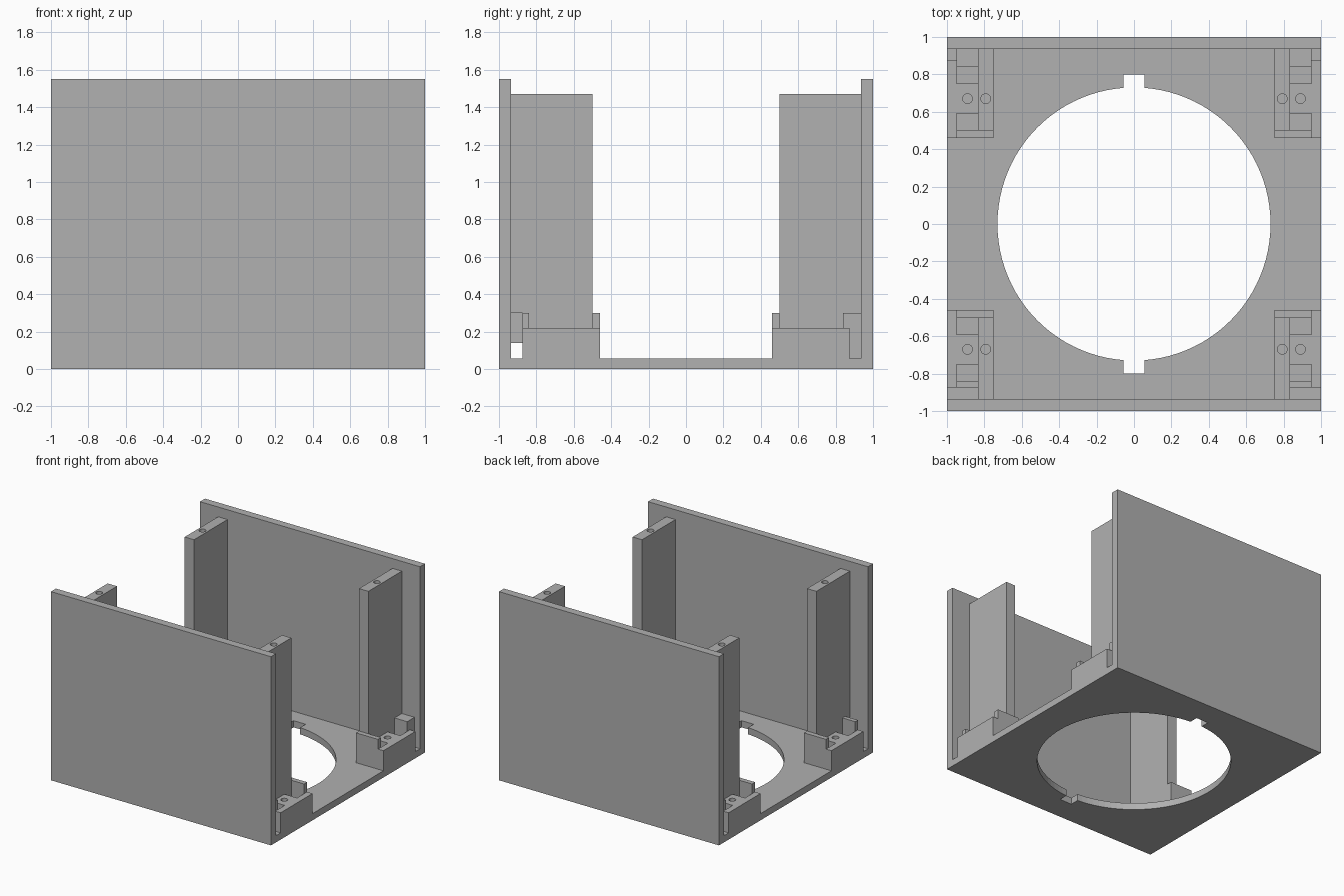
import bpy, bmesh, math

cube = bpy.data.objects.get("Cube")
if cube:
    bpy.data.objects.remove(cube, do_unlink=True)

GREY = (0.44, 0.44, 0.44, 1)
mat = bpy.data.materials.new("plain grey")
mat.use_nodes = True
mat.diffuse_color = GREY
mat.node_tree.nodes["Principled BSDF"].inputs["Base Color"].default_value = GREY


def prism(name, outline, axis, lo, hi):
    """Extrude a closed 2D outline along x (outline in y, z) or z (outline in x, y)."""
    bm = bmesh.new()
    place = (lambda a, b: (lo, a, b)) if axis == "x" else (lambda a, b: (a, b, lo))
    face = bm.faces.new([bm.verts.new(place(a, b)) for a, b in outline])
    ext = bmesh.ops.extrude_face_region(bm, geom=[face])["geom"]
    step = (hi - lo, 0, 0) if axis == "x" else (0, 0, hi - lo)
    bmesh.ops.translate(bm, vec=step, verts=[v for v in ext if isinstance(v, bmesh.types.BMVert)])
    bmesh.ops.recalc_face_normals(bm, faces=bm.faces)
    mesh = bpy.data.meshes.new(name)
    bm.to_mesh(mesh)
    bm.free()
    mesh.materials.append(mat)
    ob = bpy.data.objects.new(name, mesh)
    bpy.context.collection.objects.link(ob)
    return ob


def box(name, x, y, z):
    x, y = sorted(x), sorted(y)
    return prism(name, [(x[0], y[0]), (x[1], y[0]), (x[1], y[1]), (x[0], y[1])], "z", *z)


def cylinder(name, x, y, r, z, sides):
    turn = [2 * math.pi * i / sides for i in range(sides)]
    return prism(name, [(x + r * math.cos(a), y + r * math.sin(a)) for a in turn], "z", *z)


def cut(target, cutters):
    """Subtract each cutter, then discard it."""
    for c in cutters:
        c.hide_render = True
        mod = target.modifiers.new("cut", "BOOLEAN")
        mod.operation, mod.solver, mod.object = "DIFFERENCE", "EXACT", c
    bpy.context.view_layer.update()
    mesh = bpy.data.meshes.new_from_object(target.evaluated_get(bpy.context.evaluated_depsgraph_get()))
    target.modifiers.clear()
    target.data = mesh
    for c in cutters:
        bpy.data.objects.remove(c, do_unlink=True)


FLOOR, SHELF, LIP, POST_TOP, WALL_TOP = 0.055, 0.22, 0.30, 1.47, 1.55
WALL_IN, BLOCK_END = 0.935, 0.875

# Floor plate with a round opening and two key notches
base = box("base_plate", (-1, 1), (-WALL_IN, WALL_IN), (0, FLOOR))
cut(base, [cylinder("opening", 0, 0, 0.73, (-0.1, 0.2), 96),
           box("key_notch", (-0.055, 0.055), (-0.8, 0.8), (-0.2, 0.3))])

# Front and back walls
for name, s in (("front_panel", -1), ("back_panel", 1)):
    box(name, (-1, 1), (s * WALL_IN, s), (0, WALL_TOP))

# Four corners: slotted block, lip, pillar and tall post
for side, sx in (("left", 1), ("right", -1)):
    for end, sy in (("front", -1), ("back", 1)):
        tag = f"{end}_{side}_"
        back = sy > 0
        reach = WALL_IN if back else BLOCK_END

        def part(name, x, y, z):
            return box(tag + name, [sx * v for v in x], [sy * v for v in y], z)

        block = part("block", (0.75, 1), (0.46, reach), (FLOOR, SHELF))
        cutters = [part("slot", (0.835, 0.95), (0.50, 0.59), (FLOOR + 0.002, LIP)),
                   part("slot", (0.835, 0.95), (0.75, 0.84), (FLOOR + 0.002, LIP)),
                   cylinder("screw_hole", sx * 0.89, sy * 0.67, 0.026, (0.08, LIP), 24)]
        if back:
            cutters.append(part("groove", (0.95, 1.1), (BLOCK_END, 1.1), (0, LIP)))
        cut(block, cutters)

        part("lip", (0.75, 0.95), (0.46, 0.50), (SHELF, LIP))
        part("pillar", (0.835, 0.95), (0.84, reach), (SHELF, LIP))

        # Post, stepped at the bottom where it spans the front groove
        outline = [(0.50, SHELF), (BLOCK_END, SHELF)]
        if not back:
            step = LIP if sx > 0 else 0.14
            outline += [(BLOCK_END, step), (WALL_IN, step)]
        else:
            outline += [(WALL_IN, SHELF)]
        outline += [(WALL_IN, POST_TOP), (0.50, POST_TOP)]
        post = prism(tag + "post", [(sy * y, z) for y, z in outline], "x", sx * 0.75, sx * 0.835)
        cut(post, [cylinder("screw_hole", sx * 0.793, sy * 0.67, 0.026, (1.25, 1.6), 24)])
